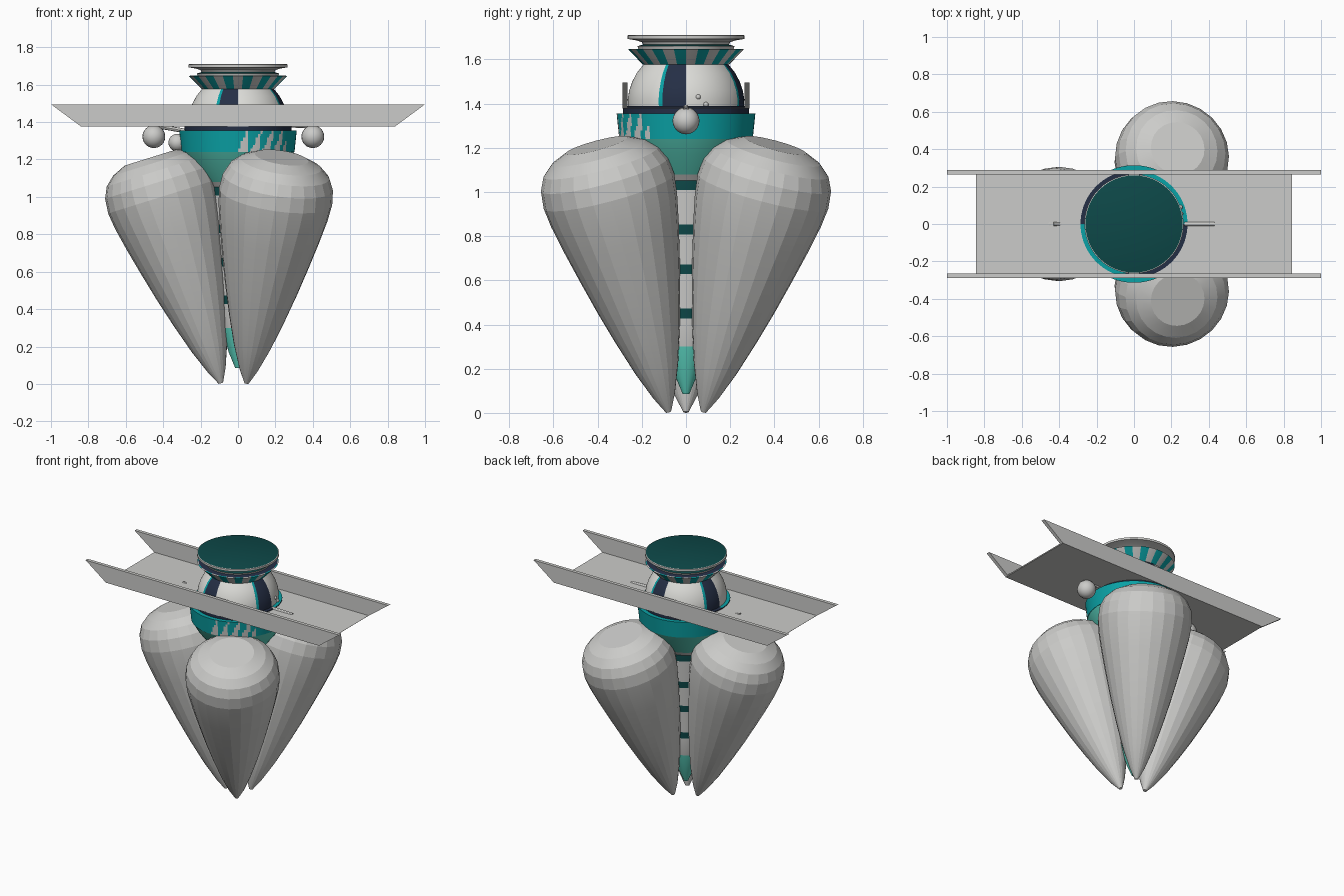
import bpy, bmesh, math
from mathutils import Vector, Matrix

if "Cube" in bpy.data.objects:
    bpy.data.objects.remove(bpy.data.objects["Cube"])

def material(name, rgb):
    m = bpy.data.materials.new(name)
    m.diffuse_color = (*rgb, 1)
    m.use_nodes = True
    m.node_tree.nodes["Principled BSDF"].inputs["Base Color"].default_value = m.diffuse_color
    return m

GREY, WHITE, TEAL, TURQ, NAVY, DARK = range(6)
MATS = [material("light_grey", (0.60, 0.60, 0.585)),
        material("off_white", (0.72, 0.72, 0.69)),
        material("teal", (0.003, 0.36, 0.38)),
        material("turquoise", (0.10, 0.62, 0.50)),
        material("navy", (0.018, 0.028, 0.06)),
        material("dark_teal", (0.004, 0.065, 0.065))]

def finish(name, bm, rule, smooth=None):
    """Turn bm into an object; rule(centre, normal) gives the colour slot."""
    bmesh.ops.recalc_face_normals(bm, faces=bm.faces[:])
    bm.normal_update()
    me = bpy.data.meshes.new(name)
    for m in MATS:
        me.materials.append(m)
    for f in bm.faces:
        f.material_index = rule(f.calc_center_median(), f.normal) if callable(rule) else rule
    bm.to_mesh(me)
    bm.free()
    ob = bpy.data.objects.new(name, me)
    bpy.context.collection.objects.link(ob)
    if smooth:
        bpy.ops.object.select_all(action='DESELECT')
        bpy.context.view_layer.objects.active = ob
        ob.select_set(True)
        bpy.ops.object.shade_smooth_by_angle(angle=math.radians(smooth))
    return ob

def lathe(name, profile, sides, rule, smooth=None):
    """Closed surface of revolution from (radius, z) points."""
    bm = bmesh.new()
    rings = [[bm.verts.new((r * math.cos(math.tau * i / sides), r * math.sin(math.tau * i / sides), z))
              for i in range(sides)] for r, z in profile]
    for a, b in zip(rings, rings[1:]):
        for i in range(sides):
            j = (i + 1) % sides
            bm.faces.new((a[i], a[j], b[j], b[i]))
    bm.faces.new(rings[0])
    bm.faces.new(rings[-1])
    return finish(name, bm, rule, smooth)

def angle(c):
    return math.degrees(math.atan2(c.y, c.x))

# three large teardrop pods leaning outwards
pod = [(0.012, 0.004), (0.05, 0.08), (0.10, 0.21), (0.15, 0.37), (0.195, 0.53), (0.235, 0.69),
       (0.268, 0.83), (0.295, 0.96), (0.306, 1.05), (0.298, 1.13), (0.27, 1.19),
       (0.22, 1.235), (0.145, 1.268)]
for n, a in enumerate((60, 180, 300)):
    ob = lathe(f"pod_{n + 1}", pod, 24, GREY, 12)
    ob.matrix_world = (Matrix.Rotation(math.radians(a), 4, 'Z') @ Matrix.Translation((0.09, 0, 0))
                       @ Matrix.Rotation(math.radians(17.3), 4, 'Y'))

# tapered core with dark rings and a turquoise tip
def core_colour(c, n):
    if c.z < 0.3 or c.z > 1.08:
        return TURQ
    return DARK if any(abs(c.z - z) < 0.02 for z in (0.45, 0.65, 0.83, 1.03)) else GREY

core = [(0.015, 0.085), (0.05, 0.17), (0.085, 0.30)]
for z in (0.45, 0.65, 0.83, 1.03):
    r = 0.085 + 0.085 * (z - 0.3) / 0.73
    core += [(r, z - 0.022), (r, z + 0.022)]
core += [(0.19, 1.08), (0.26, 1.17), (0.30, 1.24)]
lathe("core", core, 48, core_colour, 30)

# collar with slanted pale spikes on its front right
def collar_colour(c, n):
    a = angle(c)
    if abs(n.z) < 0.7 and -92 < a < -32:
        row = (c.z - 1.24) / 0.115
        if (a / 13 - row * 0.8) % 1 < 0.75 - 0.6 * row:
            return GREY
    return TEAL

lathe("collar", [(0.302 + 0.012 * i / 6, 1.24 + 0.115 * i / 6) for i in range(7)],
      144, collar_colour, 30)

# navy belt, teal on top in two quarters
def belt_colour(c, n):
    return TEAL if n.z > 0.7 and angle(c) % 180 < 80 else NAVY

lathe("belt", [(0.285, 1.35), (0.286, 1.388), (0.26, 1.389)], 72, belt_colour, 30)

# dome with four navy panels edged in teal
def dome_colour(c, n):
    a = angle(c) % 90
    if n.z > 0.95:
        return WHITE
    return NAVY if a > 66 else TEAL if a > 62 else WHITE

lathe("dome", [(0.262, 1.38), (0.264, 1.42), (0.257, 1.46), (0.243, 1.50), (0.222, 1.54), (0.19, 1.58)],
      180, dome_colour, 30)

# flared striped funnel
def funnel_colour(c, n):
    if abs(n.z) > 0.95:
        return NAVY
    return TEAL if int((angle(c) + 360) / 12) % 2 else GREY

lathe("striped_funnel", [(0.19, 1.573), (0.198, 1.58), (0.262, 1.645), (0.255, 1.648)],
      60, funnel_colour, 30)

# spool shaped cap with a dark top
lathe("top_spool", [(0.215, 1.645), (0.22, 1.66), (0.195, 1.667), (0.20, 1.678), (0.225, 1.686),
                    (0.265, 1.693), (0.265, 1.708), (0.26, 1.71)],
      48, lambda c, n: DARK if n.z > 0.95 else GREY, 30)

# flat tray and its two slanted-end rails
def prism(name, outline, y0, y1):
    bm = bmesh.new()
    f = bm.faces.new([bm.verts.new((x, y0, z)) for x, z in outline])
    ext = bmesh.ops.extrude_face_region(bm, geom=[f])
    bmesh.ops.translate(bm, vec=(0, y1 - y0, 0),
                        verts=[v for v in ext['geom'] if isinstance(v, bmesh.types.BMVert)])
    return finish(name, bm, GREY)

prism("tray", [(-0.84, 1.377), (0.84, 1.377), (0.845, 1.382), (-0.845, 1.382)], -0.27, 0.27)
for side, y in (("front", -0.288), ("back", 0.264)):
    prism(side + "_rail", [(-0.84, 1.377), (0.84, 1.377), (1, 1.495), (-1, 1.495)], y, y + 0.024)

# round knobs on short stalks beside the collar
def ball(name, loc, r):
    bm = bmesh.new()
    bmesh.ops.create_uvsphere(bm, u_segments=20, v_segments=12, radius=r)
    bmesh.ops.translate(bm, vec=loc, verts=bm.verts)
    return finish(name, bm, GREY, 30)

def rod(name, a, b, r):
    a, b = Vector(a), Vector(b)
    d = b - a
    bm = bmesh.new()
    bmesh.ops.create_cone(bm, cap_ends=True, segments=12, radius1=r, radius2=r, depth=d.length)
    bm.transform(Matrix.Translation((a + b) / 2) @ d.to_track_quat('Z', 'Y').to_matrix().to_4x4())
    return finish(name, bm, GREY, 30)

ball("left_knob", (-0.45, 0, 1.322), 0.061)
ball("left_inner_knob", (-0.325, 0, 1.29), 0.047)
ball("right_knob", (0.40, 0, 1.322), 0.061)
rod("left_stalk", (-0.43, 0, 1.378), (-0.28, 0, 1.352), 0.012)
rod("right_stalk", (0.43, 0, 1.377), (0.27, 0, 1.383), 0.012)

# two small studs on the right of the dome
ball("upper_stud", (0.252, 0.055, 1.43), 0.012)
ball("lower_stud", (0.248, 0.09, 1.395), 0.012)
